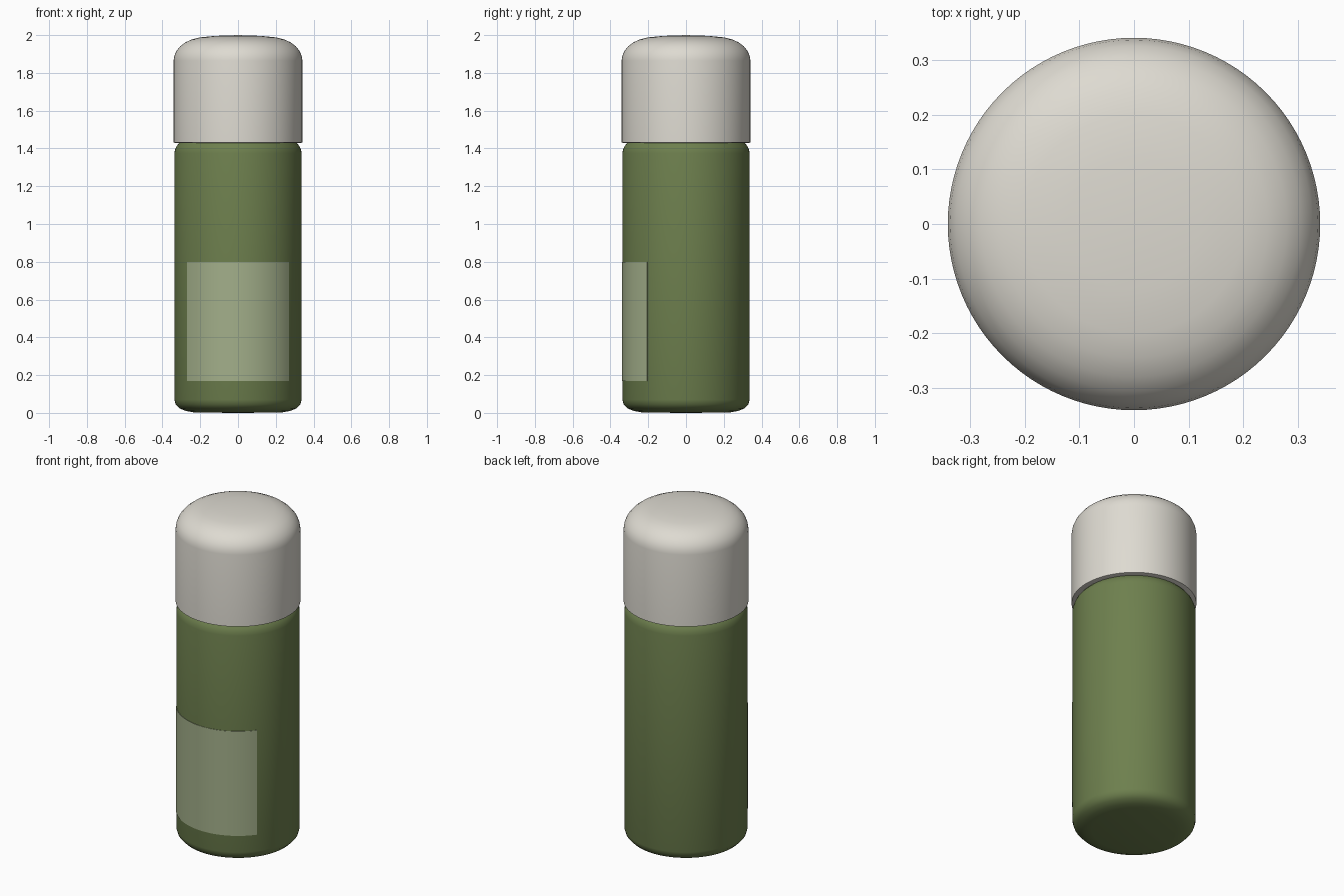
import bpy, bmesh, math

if "Cube" in bpy.data.objects:
    bpy.data.objects.remove(bpy.data.objects["Cube"])


def material(name, rgb):
    m = bpy.data.materials.new(name)
    m.diffuse_color = (*rgb, 1.0)
    m.use_nodes = True
    m.node_tree.nodes["Principled BSDF"].inputs["Base Color"].default_value = m.diffuse_color
    return m


def make_object(name, bm, mat, angle=50):
    bmesh.ops.recalc_face_normals(bm, faces=bm.faces)
    mesh = bpy.data.meshes.new(name)
    bm.to_mesh(mesh)
    bm.free()
    mesh.materials.append(mat)
    ob = bpy.data.objects.new(name, mesh)
    bpy.context.collection.objects.link(ob)
    bpy.ops.object.select_all(action='DESELECT')
    ob.select_set(True)
    bpy.context.view_layer.objects.active = ob
    bpy.ops.object.shade_smooth_by_angle(angle=math.radians(angle))
    return ob


def lathe(name, profile, mat, segments=96):
    """Spin an (r, z) profile that starts and ends on the axis."""
    bm = bmesh.new()
    verts = [bm.verts.new((r, 0, z)) for r, z in profile]
    edges = [bm.edges.new(pair) for pair in zip(verts, verts[1:])]
    bmesh.ops.spin(bm, geom=verts + edges, cent=(0, 0, 0), axis=(0, 0, 1),
                   angle=math.tau, steps=segments, use_duplicate=False)
    bmesh.ops.remove_doubles(bm, verts=bm.verts, dist=1e-5)
    return make_object(name, bm, mat)


green = material("bottle green", (0.155, 0.215, 0.076))
cream = material("cap cream", (0.73, 0.705, 0.64))
pale = material("label pale green", (0.365, 0.43, 0.255))

# Bottle with rounded base and shoulder, closed under the cap
lathe("bottle_body", [
    (0, 0), (0.23, 0.002), (0.275, 0.01), (0.31, 0.024), (0.33, 0.045),
    (0.337, 0.07), (0.337, 1.375), (0.333, 1.395), (0.325, 1.413),
    (0.312, 1.428), (0.305, 1.44), (0, 1.44)], green)

# Domed cap with a flat lip underneath
lathe("cap", [
    (0, 1.432), (0.335, 1.43), (0.341, 1.432), (0.341, 1.865),
    (0.337, 1.89), (0.326, 1.916), (0.306, 1.941), (0.28, 1.961),
    (0.245, 1.977), (0.20, 1.988), (0.12, 1.996), (0, 2.0)], cream)

# Thin curved label wrapped on the front
bm = bmesh.new()
steps, half = 32, math.radians(52.8)
rings = []
for i in range(steps + 1):
    a = -half + 2 * half * i / steps
    rings.append([bm.verts.new((r * math.sin(a), -r * math.cos(a), z))
                  for r, z in ((0.336, 0.17), (0.3395, 0.17),
                               (0.3395, 0.80), (0.336, 0.80))])
for p, q in zip(rings, rings[1:]):
    for k in range(4):
        n = (k + 1) % 4
        bm.faces.new((p[k], p[n], q[n], q[k]))
bm.faces.new(rings[0])
bm.faces.new(rings[-1])
make_object("front_label", bm, pale, 30)
